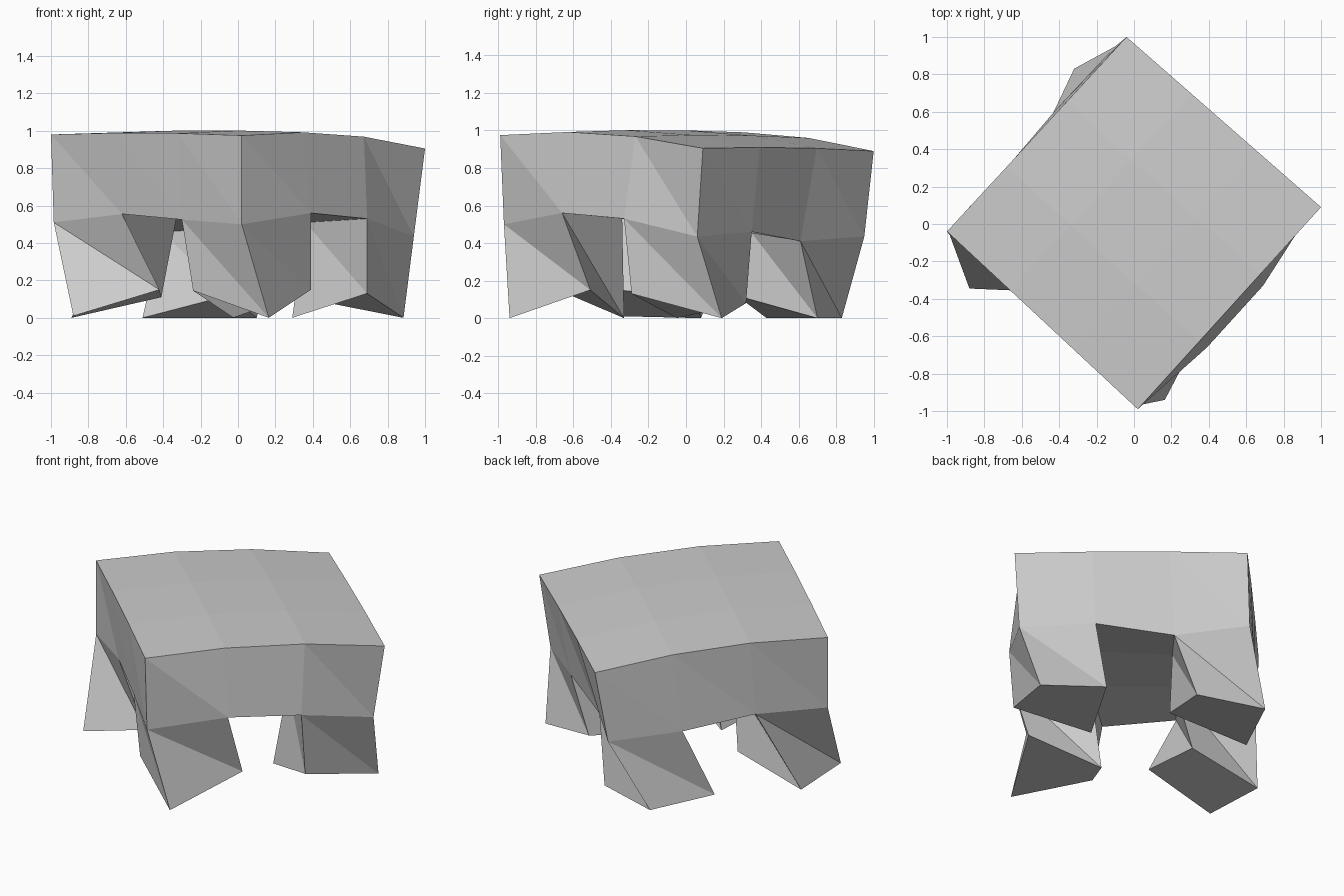
import bpy
import bmesh
from mathutils import Vector

default_cube = bpy.data.objects.get("Cube")
if default_cube:
    bpy.data.objects.remove(default_cube, do_unlink=True)

# Single stone colour
stone = bpy.data.materials.new("plain grey")
stone.use_nodes = True
grey = (0.6, 0.6, 0.6, 1)
stone.diffuse_color = grey
stone.node_tree.nodes["Principled BSDF"].inputs["Base Color"].default_value = grey


def skirt(top, bottom):
    """Triangulated wall joining two closed loops, always cut the same way."""
    faces = []
    for i in range(len(top)):
        j = (i + 1) % len(top)
        faces.append((top[i], bottom[i], bottom[j]))
        faces.append((top[i], bottom[j], top[j]))
    return faces


def build(name, faces):
    """Make a flat-shaded object from faces given as corner points."""
    bm = bmesh.new()
    verts = {}
    for face in faces:
        corners = []
        for point in face:
            key = tuple(point)
            if key not in verts:
                verts[key] = bm.verts.new(point)
            corners.append(verts[key])
        bm.faces.new(corners)
    mesh = bpy.data.meshes.new(name)
    bm.to_mesh(mesh)
    bm.free()
    mesh.materials.append(stone)
    obj = bpy.data.objects.new(name, mesh)
    bpy.context.collection.objects.link(obj)
    return obj


# Domed top: four corners blended into a grid with a slight crown
front, left, back, right = [Vector(p) for p in (
    (.02, -.99, .975), (1, .09, .905), (-.04, 1, .89), (-1, -.04, .98))]


def top_point(u, v):
    near = front.lerp(left, u / 3)
    far = right.lerp(back, u / 3)
    point = near.lerp(far, v / 3)
    if u in (1, 2):
        point.z += .04
    if v in (1, 2):
        point.z += .01
    return point


grid = [[top_point(u, v) for v in range(4)] for u in range(4)]
top_faces = [(grid[u][v], grid[u + 1][v], grid[u + 1][v + 1], grid[u][v + 1])
             for u in range(3) for v in range(3)]
top_rim = ([grid[u][0] for u in range(3)] + [grid[3][v] for v in range(3)]
           + [grid[u][3] for u in (3, 2, 1)] + [grid[0][v] for v in (3, 2, 1)])

# Lower rim, counter-clockwise from the front corner
rim = [
    (.02, -.97, .5), (.39, -.66, .56), (.69, -.33, .53),
    (.94, .06, .435), (.59, .35, .46), (.2, .61, .41),
    (-.1, .95, .435), (-.41, .62, .46), (-.7, .28, .52),
    (-.985, -.06, .51), (-.62, -.35, .555), (-.3, -.65, .525),
]
# Inner tops of the legs, one per corner
inner = [(.05, -.34, .53), (.36, 0, .51), (-.02, .33, .48), (-.33, -.02, .53)]

# Underside between the legs
ceiling = [inner[::-1]]
for k in range(4):
    ceiling.append((inner[k], inner[(k + 1) % 4], rim[3 * k + 2], rim[3 * k + 1]))

build("block_body", top_faces + skirt(top_rim, rim) + ceiling)

# Feet: outer corner, next along the rim, inner, previous along the rim
feet = {
    "front_leg": [(.165, -.94, 0), (.39, -.51, .15), (-.025, -.33, 0), (-.24, -.67, .145)],
    "left_leg": [(.885, .19, 0), (.48, .32, .08), (.29, -.05, 0), (.69, -.29, .13)],
    "back_leg": [(-.32, .83, 0), (-.51, .43, 0), (-.05, .27, .12), (.1, .7, 0)],
    "right_leg": [(-.88, -.345, .01), (-.42, -.365, .15), (-.41, .05, .11), (-.89, .08, 0)],
}
for k, (name, foot) in enumerate(feet.items()):
    socket = [rim[3 * k], rim[3 * k + 1], inner[k], rim[3 * k - 1]]
    build(name, skirt(socket, foot) + [foot[::-1]])
